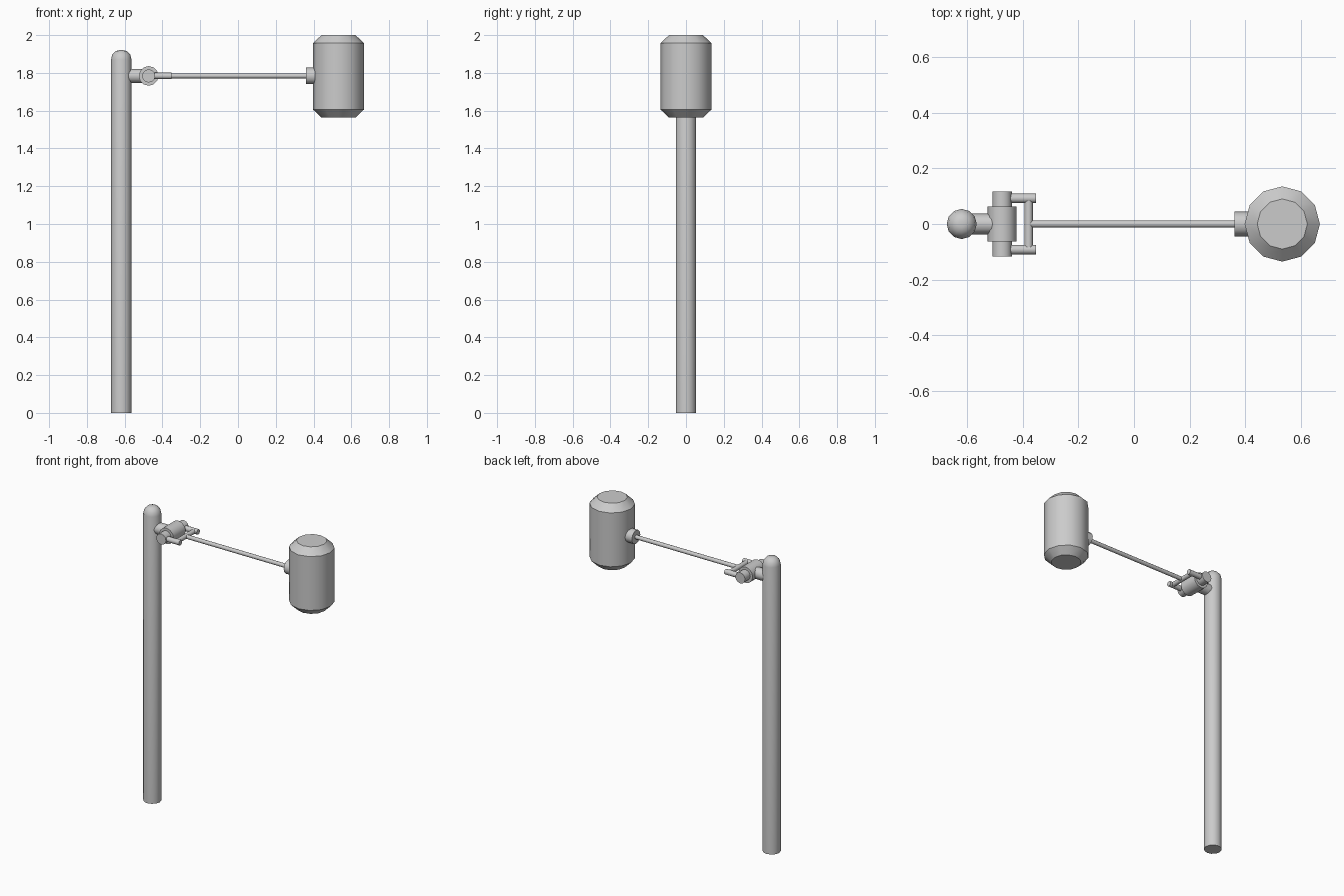
import bpy
import bmesh
import math
from mathutils import Euler, Vector

if "Cube" in bpy.data.objects:
    bpy.data.objects.remove(bpy.data.objects["Cube"])

grey = bpy.data.materials.new("plain grey")
grey.use_nodes = True
COLOUR = (0.6, 0.6, 0.6, 1)
grey.diffuse_color = COLOUR
grey.node_tree.nodes["Principled BSDF"].inputs["Base Color"].default_value = COLOUR

SIDES = 12
TURN = {"x": (0, math.pi / 2, 0), "y": (-math.pi / 2, 0, 0), "z": (0, 0, 0)}


def lathe(name, origin, profile, axis="z"):
    """Revolve (radius, height) points about an axis through origin and cap the ends."""
    bm = bmesh.new()
    rot = Euler(TURN[axis]).to_matrix()
    rings = []
    for r, h in profile:
        ring = []
        for i in range(SIDES):
            a = math.tau * i / SIDES
            p = Vector((r * math.cos(a), r * math.sin(a), h))
            ring.append(bm.verts.new(rot @ p))
        rings.append(ring)
    for low, high in zip(rings, rings[1:]):
        for i in range(SIDES):
            j = (i + 1) % SIDES
            bm.faces.new((low[i], low[j], high[j], high[i]))
    bm.faces.new(rings[0][::-1])
    bm.faces.new(rings[-1])
    bmesh.ops.recalc_face_normals(bm, faces=bm.faces)
    mesh = bpy.data.meshes.new(name)
    bm.to_mesh(mesh)
    bm.free()
    mesh.materials.append(grey)
    obj = bpy.data.objects.new(name, mesh)
    obj.location = origin
    bpy.context.collection.objects.link(obj)
    bpy.ops.object.select_all(action="DESELECT")
    obj.select_set(True)
    bpy.context.view_layer.objects.active = obj
    bpy.ops.object.shade_smooth_by_angle(angle=math.radians(40))
    return obj


def rod(name, origin, radius, start, end, axis):
    return lathe(name, origin, [(radius, start), (radius, end)], axis)


ARM_Z = 1.784
HINGE_X = -0.473
HEAD_X = 0.532

# Upright post with a rounded top
lathe("post", (-0.618, 0, 0),
      [(0.054, 0), (0.054, 1.87), (0.048, 1.896), (0.03, 1.915), (0.012, 1.92)])

# Hinge: neck, barrel and the pin through it
rod("hinge_neck", (0, 0, ARM_Z), 0.037, -0.61, HINGE_X, "x")
rod("hinge_barrel", (HINGE_X, 0, ARM_Z), 0.052, -0.063, 0.063, "y")
rod("hinge_pin", (HINGE_X, 0, ARM_Z), 0.035, -0.117, 0.117, "y")

# Fork: two prongs joined by a crossbar
for side, y in (("left", -0.092), ("right", 0.092)):
    rod("fork_prong_" + ("front" if side == "left" else "back"),
        (0, y, ARM_Z), 0.017, HINGE_X, -0.351, "x")
rod("fork_crossbar", (-0.378, 0, ARM_Z), 0.015, -0.092, 0.092, "y")

# Long arm and the collar that holds the head
rod("arm", (0, 0, ARM_Z), 0.013, -0.378, 0.38, "x")
rod("collar", (0, 0, ARM_Z), 0.044, 0.36, 0.43, "x")

# Barrel-shaped head with bevelled ends
lathe("head", (HEAD_X, 0, 0),
      [(0.09, 1.563), (0.135, 1.606), (0.135, 1.957), (0.09, 2.0)])
